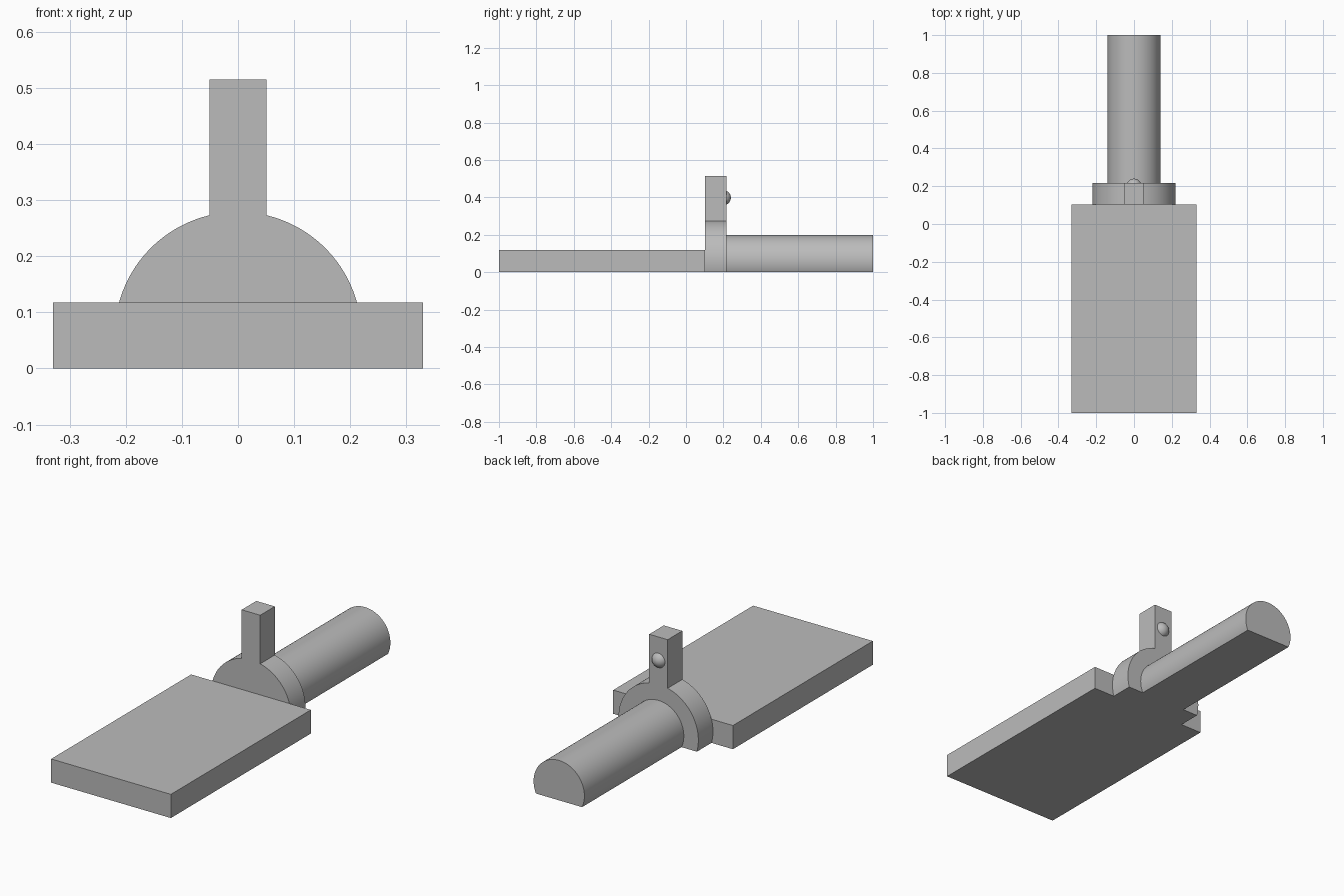
import bpy
import bmesh
from math import asin, cos, sin, pi, radians

if "Cube" in bpy.data.objects:
    bpy.data.objects.remove(bpy.data.objects["Cube"], do_unlink=True)

THICK = 0.118          # plate thickness
AXIS = THICK / 2       # height of the shared round axis
JOINT, COLLAR_BACK = 0.102, 0.217

grey = bpy.data.materials.new("plain grey")
grey.use_nodes = True
grey.diffuse_color = (0.5, 0.5, 0.5, 1)
grey.node_tree.nodes["Principled BSDF"].inputs["Base Color"].default_value = (0.5, 0.5, 0.5, 1)


def finish(obj):
    obj.data.materials.append(grey)
    bpy.ops.object.select_all(action="DESELECT")
    obj.select_set(True)
    bpy.context.view_layer.objects.active = obj
    bpy.ops.object.shade_smooth_by_angle(angle=radians(30))


def extrude_profile(name, points, y0, y1):
    """Extrude an x-z outline from y0 to y1."""
    bm = bmesh.new()
    face = bm.faces.new([bm.verts.new((x, y0, z)) for x, z in points])
    result = bmesh.ops.extrude_face_region(bm, geom=[face])
    moved = [v for v in result["geom"] if isinstance(v, bmesh.types.BMVert)]
    bmesh.ops.translate(bm, verts=moved, vec=(0, y1 - y0, 0))
    bmesh.ops.recalc_face_normals(bm, faces=bm.faces)
    mesh = bpy.data.meshes.new(name)
    bm.to_mesh(mesh)
    bm.free()
    obj = bpy.data.objects.new(name, mesh)
    bpy.context.collection.objects.link(obj)
    finish(obj)


def arc(radius, start, end, steps):
    return [(radius * cos(a), AXIS + radius * sin(a))
            for a in (start + (end - start) * i / steps for i in range(steps + 1))]


def mirrored(half):
    return half + [(-x, z) for x, z in reversed(half)]


# Flat plate
extrude_profile("flat_plate", mirrored([(0.33, 0), (0.33, THICK)]), -1, JOINT)

# Round collar, flat underneath, with an upright post on top
R, POST, TOP = 0.22, 0.051, 0.515
collar = arc(R, -asin(AXIS / R), pi / 2 - asin(POST / R), 28)
extrude_profile("collar_with_post", mirrored(collar + [(POST, TOP)]), JOINT, COLLAR_BACK)

# Round bar, flat underneath
r = 0.14
flat = asin(AXIS / r)
extrude_profile("round_bar", arc(r, -flat, pi + flat, 56), COLLAR_BACK, 1)

# Domed button on the back of the post
bpy.ops.mesh.primitive_uv_sphere_add(segments=32, ring_count=16, radius=0.04,
                                     location=(0, 0.2, 0.398), rotation=(pi / 2, 0, 0))
button = bpy.context.object
button.name = "post_button"
finish(button)
